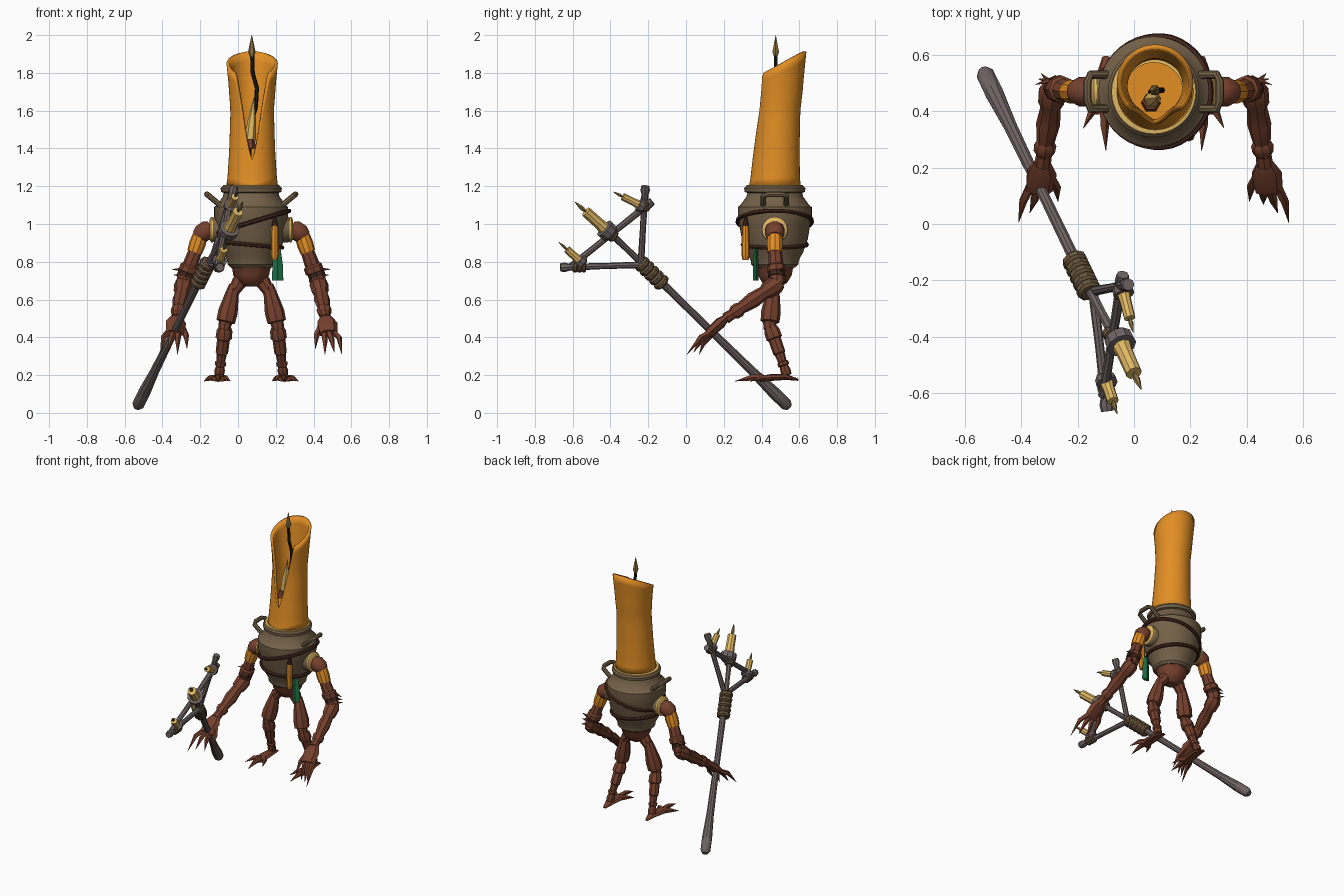
import bpy, bmesh, math
from mathutils import Vector

cube = bpy.data.objects.get("Cube")
if cube:
    bpy.data.objects.remove(cube)

CX, CY = 0.07, 0.47


def material(name, *rgb):
    lin = [((c / 255 + 0.055) / 1.055) ** 2.4 for c in rgb] + [1]
    m = bpy.data.materials.new(name)
    m.diffuse_color = lin
    m.use_nodes = True
    m.node_tree.nodes["Principled BSDF"].inputs["Base Color"].default_value = lin
    return m


WAX = material("orange wax", 226, 142, 36)
PALE = material("pale wax", 224, 184, 100)
POT = material("pot brown", 116, 97, 72)
SKIN = material("bark brown", 118, 64, 45)
STRAP = material("dark strap", 64, 36, 28)
WOOD = material("grey wood", 112, 99, 99)
ROPE = material("rope", 104, 84, 58)
GREEN = material("green cloth", 28, 112, 70)
BLACK = material("wick black", 28, 25, 22)
FLAME = material("tan flame", 140, 115, 66)


def finish(name, bm, mat, angle=35):
    bmesh.ops.recalc_face_normals(bm, faces=bm.faces)
    mesh = bpy.data.meshes.new(name)
    bm.to_mesh(mesh)
    bm.free()
    mesh.materials.append(mat)
    ob = bpy.data.objects.new(name, mesh)
    bpy.context.collection.objects.link(ob)
    bpy.ops.object.select_all(action='DESELECT')
    ob.select_set(True)
    bpy.context.view_layer.objects.active = ob
    bpy.ops.object.shade_smooth_by_angle(angle=math.radians(angle))
    return ob


def tube(name, path, radii, mat, sides=8, closed=False, flat=1.0):
    """Sweep a ring of varying radius along a path; flat squashes it."""
    pts = [Vector(p) for p in path]
    n = len(pts)
    if isinstance(radii, (int, float)):
        radii = [radii] * n
    bm = bmesh.new()
    rings, side = [], None
    for i, p in enumerate(pts):
        a = pts[(i - 1) % n] if closed else pts[max(i - 1, 0)]
        b = pts[(i + 1) % n] if closed else pts[min(i + 1, n - 1)]
        t = (b - a).normalized()
        if side is None:
            side = Vector((1, 0, 0)) if abs(t.x) < 0.8 else Vector((0, 1, 0))
        side = (side - t * side.dot(t)).normalized()
        up = t.cross(side)
        angs = [math.tau * k / sides for k in range(sides)]
        rings.append([bm.verts.new(p + radii[i] * (side * math.cos(q) + up * math.sin(q) * flat))
                      for q in angs])
    for i in range(n if closed else n - 1):
        r0, r1 = rings[i], rings[(i + 1) % n]
        for k in range(sides):
            j = (k + 1) % sides
            bm.faces.new((r0[k], r0[j], r1[j], r1[k]))
    if not closed:
        bm.faces.new(rings[0])
        bm.faces.new(rings[-1])
    return finish(name, bm, mat)


def straight(name, a, b, profile, mat, sides=8):
    """Tube from a to b; profile is (fraction, radius) pairs."""
    a, b = Vector(a), Vector(b)
    return tube(name, [a.lerp(b, f) for f, r in profile], [r for f, r in profile], mat, sides)


def lathe(name, profile, mat, sides=40):
    return tube(name, [(CX, CY, z) for r, z in profile], [max(r, 0.001) for r, z in profile], mat, sides)


# Pot body, with a wax ring inside its rim
POT_PROFILE = [(.11, .77), (.125, .785), (.128, .81), (.15, .85), (.175, .92), (.188, 1.0),
               (.196, 1.03), (.196, 1.09), (.182, 1.1), (.15, 1.145), (.145, 1.165),
               (.16, 1.17), (.162, 1.19), (.152, 1.2)]
lathe("pot", POT_PROFILE, POT)
lathe("wax_ring", [(.15, 1.195), (.15, 1.206), (.13, 1.208)], PALE)


def pot_radius(z):
    for (r0, z0), (r1, z1) in zip(POT_PROFILE, POT_PROFILE[1:]):
        if z0 <= z <= z1:
            return r0 + (r1 - r0) * (z - z0) / (z1 - z0)


# Straps wound around the pot
for name, height, tilt in (("upper_strap", 1.01, .06), ("lower_strap", .89, -.015)):
    ring = []
    for k in range(40):
        q = math.tau * k / 40
        z = height + tilt * math.cos(q)
        r = pot_radius(z) + .005
        ring.append((CX + r * math.cos(q), CY + r * math.sin(q), z))
    tube(name, ring, .012, STRAP, 6, closed=True)

# Hanging vial and cloth
straight("vial", (.195, .315, 1.0), (.195, .315, .81),
         [(0, .012), (.1, .019), (.85, .022), (1, .016)], WAX)
straight("vial_cap", (.195, .318, 1.04), (.195, .315, .99), [(0, .008), (1, .017)], STRAP)
tube("cloth", [(.205, .37, .87), (.21, .37, .78), (.21, .37, .7)], [.02, .028, .03], GREEN, 4, flat=.5)

# Hollow candle with slanted rim and a pointed notch at the front
WALL = [(1.2, .137), (1.24, .131), (1.4, .121), (1.6, .115), (1.75, .126), (1.92, .143)]


def candle_point(phi, z):
    for (z0, r0), (z1, r1) in zip(WALL, WALL[1:]):
        if z <= z1 or z1 == WALL[-1][0]:
            r = r0 + (r1 - r0) * (z - z0) / (z1 - z0)
            break
    y = CY + .025 * (z - 1.2) / .5 if z < 1.7 else CY + .025
    return (CX + .005 + r * math.sin(phi), y - r * math.cos(phi), z)


def candle_top(phi):
    slant = 1.845 - .068 * math.cos(phi)
    return min(slant, 1.34 + .5 * (abs(phi) / .87) ** 1.2)


bm = bmesh.new()
COLS, ROWS = 64, 14
columns = []
for c in range(COLS):
    phi = math.tau * c / COLS - math.pi
    top = candle_top(phi)
    columns.append([bm.verts.new(candle_point(phi, 1.2 + (top - 1.2) * k / ROWS)) for k in range(ROWS + 1)])
for c in range(COLS):
    a, b = columns[c], columns[(c + 1) % COLS]
    for k in range(ROWS):
        bm.faces.new((a[k], b[k], b[k + 1], a[k + 1]))
candle = finish("hollow_candle", bm, WAX, 45)
shell = candle.modifiers.new("wall", 'SOLIDIFY')
shell.thickness = .018
shell.offset = -1
lathe("candle_floor", [(.1, 1.32), (.105, 1.335)], WAX)

# Wick, flame and inner drip
tube("wick", [(.06, .46, 1.33), (.06, .47, 1.5), (.095, .475, 1.62), (.1, .475, 1.72),
              (.078, .475, 1.8), (.075, .475, 1.9)], .011, BLACK, 6)
straight("flame", (.073, .475, 1.88), (.073, .475, 2.0), [(0, .008), (.25, .02), (.5, .014), (1, .001)], FLAME, 6)
straight("inner_drip", (.06, .44, 1.4), (.085, .45, 1.67), [(0, .02), (.2, .03), (.5, .024), (1, .002)], PALE, 6)
straight("drip_base", (.06, .43, 1.4), (.06, .43, 1.45), [(0, .036), (1, .026)], SKIN, 6)

# Pelvis
lathe("pelvis", [(.04, .67), (.07, .69), (.095, .73), (.1, .76), (.11, .775)], SKIN, 10)

THIGH = [(0, .026), (.2, .036), (.6, .052), (.82, .05), (.84, .036), (1, .03)]
SHIN = [(0, .03), (.1, .042), (.25, .043), (.27, .034), (.55, .033), (.57, .027), (.72, .023),
        (.74, .03), (.8, .03), (.82, .022), (.9, .028), (1, .025)]
UPPER_ARM = [(0, .03), (.1, .036), (.45, .04), (.5, .05), (.65, .05), (.7, .036), (.85, .046), (1, .036)]
FOREARM = [(0, .036), (.08, .05), (.25, .046), (.3, .036), (.5, .043), (.72, .032), (.76, .04),
           (.84, .038), (.88, .028), (1, .03)]

# Limbs, built on the left and repeated on the right
for tag, s in (("left", 1), ("right", -1)):
    def at(x, y, z):
        return Vector((CX + s * (x - CX), y, z))

    def claw(name, a, b, c, r):
        tube(f"{tag}_{name}", [at(*a), at(*b), at(*c)], [r, r * .85, .001], SKIN, 5)

    # Leg
    straight(tag + "_hip", at(.11, .47, .73), at(.17, .46, .63), [(0, .035), (.4, .04), (1, .028)], SKIN)
    straight(tag + "_thigh", at(.16, .465, .68), at(.215, .44, .44), THIGH, SKIN)
    straight(tag + "_shin", at(.208, .445, .46), at(.24, .535, .2), SHIN, SKIN)
    # Foot
    tube(tag + "_foot", [at(.24, .595, .175), at(.24, .53, .19), at(.245, .45, .187), at(.245, .39, .18)],
         [.012, .034, .04, .036], SKIN, 8, flat=.45)
    claw("middle_toe", (.245, .41, .185), (.245, .35, .187), (.24, .26, .168), .02)
    claw("outer_toe", (.26, .43, .183), (.29, .4, .185), (.32, .34, .168), .018)
    claw("inner_toe", (.23, .43, .183), (.205, .4, .185), (.18, .34, .168), .018)

    # Shoulder socket and arm
    straight(tag + "_socket", at(.21, CY, .97), at(.285, CY, .97), [(0, .07), (.7, .068), (1, .055)], POT, 16)
    straight(tag + "_socket_rim", at(.272, CY, .97), at(.292, CY, .97), [(0, .068), (.5, .068), (1, .05)], PALE, 16)
    straight(tag + "_shoulder", at(.28, CY, .985), at(.36, CY, .93),
             [(0, .035), (.25, .052), (.7, .052), (1, .035)], SKIN, 10)
    straight(tag + "_arm_band", at(.34, CY, .94), at(.37, CY, .85), [(0, .04), (.5, .044), (1, .04)], WAX, 10)
    straight(tag + "_upper_arm", at(.362, CY, .87), at(.43, .485, .68), UPPER_ARM, SKIN)
    straight(tag + "_forearm", at(.425, .5, .695), at(.465, .21, .5), FOREARM, SKIN)
    for i in range(3):
        claw(f"elbow_thorn_{i}", (.43, .49, .68 + .03 * i), (.445, .51, .7 + .03 * i),
             (.47 + .01 * i, .535 - .02 * i, .7 + .03 * i), .012)
    straight(tag + "_elbow_tie", at(.41, .48, .745), at(.42, .48, .72), [(0, .045), (1, .046)], STRAP)
    # Hand with claws
    tube(tag + "_palm", [at(.465, .22, .51), at(.47, .18, .475), at(.478, .12, .42)],
         [.03, .056, .05], SKIN, 7, flat=.55)
    claw("thumb", (.44, .17, .46), (.415, .13, .41), (.41, .08, .34), .019)
    claw("finger_one", (.455, .13, .43), (.46, .1, .385), (.46, .07, .31), .018)
    claw("finger_two", (.48, .13, .43), (.495, .085, .39), (.51, .04, .32), .018)
    claw("finger_three", (.505, .14, .43), (.535, .08, .4), (.55, .005, .31), .018)

    # Pot handle
    tube(tag + "_handle", [at(.235, .41, 1.1), at(.295, .41, 1.15), at(.305, .44, 1.158),
                           at(.305, .505, 1.158), at(.295, .53, 1.15), at(.235, .53, 1.1)], .015, POT, 8)

# Staff and its triangular head
BUTT, FORK = (-.535, .545, .03), (-.165, -.22, .78)
straight("staff", BUTT, FORK, [(0, .02), (.02, .033), (.1, .034), (.25, .025), (.6, .02), (1, .022)], WOOD, 10)
BEAM = [(0, .018), (.5, .016), (.9, .019), (.95, .025), (1, .022)]
straight("lower_beam", (-.15, -.2, .785), (-.095, -.665, .77), BEAM, WOOD)
straight("upper_beam", (-.15, -.24, .77), (-.02, -.215, 1.2), BEAM, WOOD)
straight("middle_beam", (-.165, -.22, .78), (-.065, -.41, .96), BEAM, WOOD)
straight("cross_beam", (-.11, -.61, .775), (-.04, -.18, 1.12), BEAM, WOOD)


# Rope bindings
def binding(name, a, b, r, turns):
    prof = []
    for i in range(turns):
        prof += [(i / turns, r * .8), ((i + .25) / turns, r), ((i + .75) / turns, r)]
    straight(name, a, b, prof + [(1, r * .8)], ROPE, 9)


binding("fork_binding", (-.215, -.12, .68), (-.155, -.245, .8), .045, 5)
binding("centre_binding", (-.085, -.375, .93), (-.062, -.425, .965), .034, 2)
binding("lower_binding", (-.105, -.53, .772), (-.1, -.6, .772), .03, 3)
binding("upper_binding", (-.045, -.222, 1.07), (-.035, -.218, 1.12), .03, 2)

# Candles on the staff, leaning forward
for name, base, tip, size in (("large", (-.062, -.39, .94), (-.0, -.53, 1.065), 1.0),
                              ("upper", (-.045, -.215, 1.085), (-.015, -.335, 1.145), .7),
                              ("lower", (-.105, -.54, .785), (-.075, -.63, .865), .72)):
    straight(name + "_cup", base, tip, [(0, .03 * size), (.1, .052 * size), (.3, .054 * size), (.32, .03 * size)],
             WOOD, 10)
    straight(name + "_candle", base, tip, [(.25, .036 * size), (.5, .03 * size), (1, .029 * size)], PALE, 9)
    a, b = Vector(base), Vector(tip)
    straight(name + "_flame", b, b + (b - a).normalized() * .085 * size,
             [(0, .004), (.3, .013 * size), (.5, .011 * size), (1, .001)], FLAME, 6)
